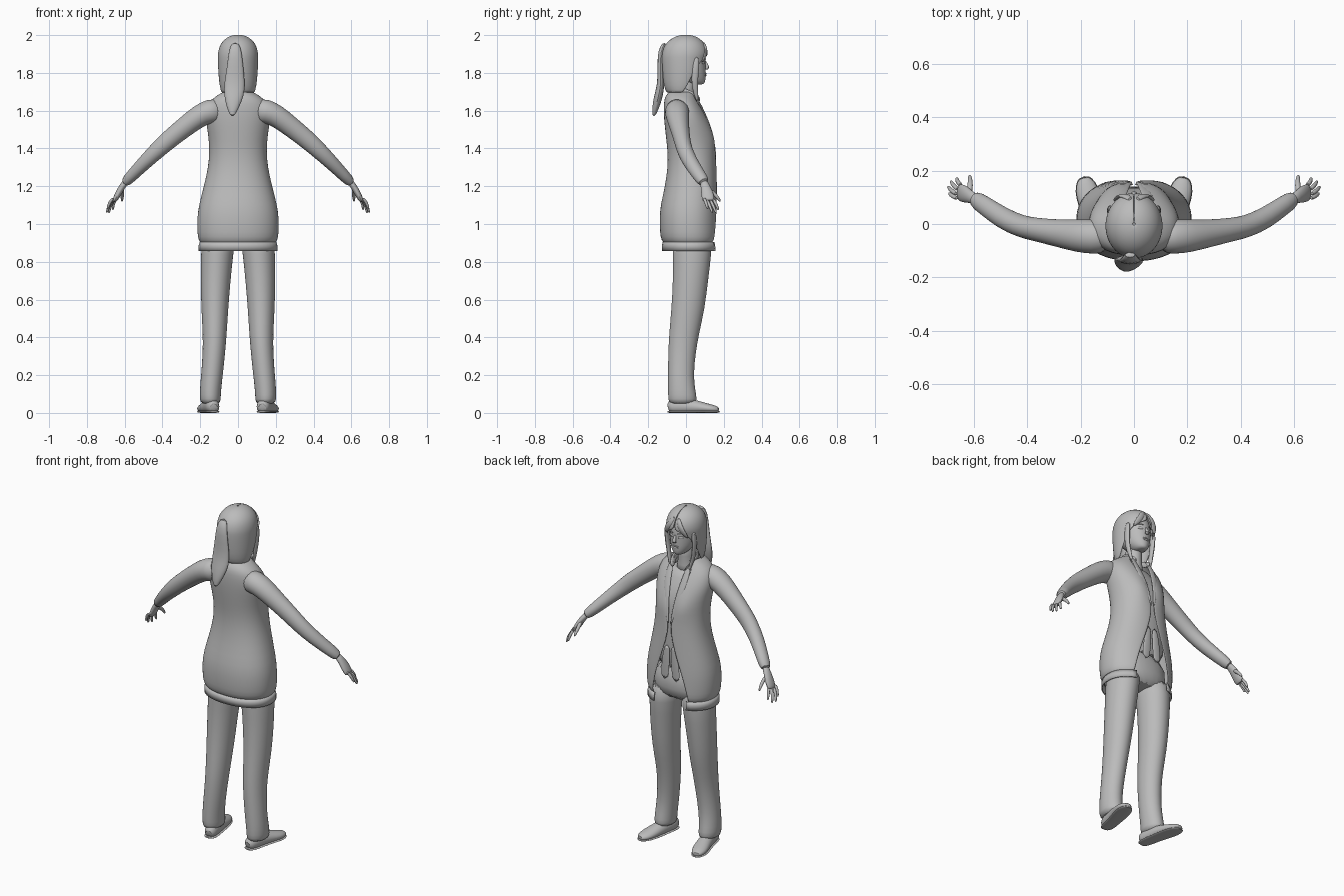
import bpy, bmesh, math
from mathutils import Vector

grey = bpy.data.materials.new("plain_grey")
grey.diffuse_color = (0.5, 0.5, 0.5, 1)


def finish(name, rings, closed, caps, sub, mirror, thick):
    bm = bmesh.new()
    vs = [[bm.verts.new(p) for p in r] for r in rings]
    n = len(vs[0])
    for a, b in zip(vs, vs[1:]):
        for i in range(n if closed else n - 1):
            j = (i + 1) % n
            bm.faces.new((a[i], a[j], b[j], b[i]))
    if caps:
        bm.faces.new(vs[0])
        bm.faces.new(vs[-1])
    bmesh.ops.recalc_face_normals(bm, faces=bm.faces)
    me = bpy.data.meshes.new(name)
    bm.to_mesh(me)
    bm.free()
    me.materials.append(grey)
    ob = bpy.data.objects.new(name, me)
    bpy.context.collection.objects.link(ob)
    if mirror:
        ob.modifiers.new("mirror", "MIRROR").use_mirror_merge = False
    if thick:
        s = ob.modifiers.new("thickness", "SOLIDIFY")
        s.thickness, s.offset = thick, 0
    if sub:
        s = ob.modifiers.new("smooth", "SUBSURF")
        s.levels = s.render_levels = sub
    return ob


def spow(v, e):
    return math.copysign(abs(v) ** e, v)


# Horizontal sections: (centre x, z, half width, back y, front y, front opening angle)
def loft(name, rows, n=28, shell=False, e=0.9, bump=None, sub=1, mirror=False, thick=0.006):
    rings = []
    for cx, z, rx, yb, yf, gap in rows:
        ring = []
        for i in range(n):
            t = gap + (2 * math.pi - 2 * gap) * i / (n - 1 if shell else n)
            p = Vector((cx + rx * spow(math.sin(t), e),
                        (yb + yf) / 2 + (yf - yb) / 2 * spow(math.cos(t), e), z))
            ring.append(bump(p) if bump else p)
        rings.append(ring)
    return finish(name, rings, not shell, not shell, sub, mirror, thick if shell else 0)


# Sections across a path: (x, y, z, radius along wide axis, other radius)
def tube(name, pts, wide=(0, 1, 0), n=12, sub=1, mirror=True, floor=None):
    rings = []
    for i, (x, y, z, r1, r2) in enumerate(pts):
        a, b = pts[max(i - 1, 0)], pts[min(i + 1, len(pts) - 1)]
        t = (Vector(b[:3]) - Vector(a[:3])).normalized()
        u = Vector(wide)
        u = (u - t * u.dot(t)).normalized()
        w = t.cross(u)
        ring = []
        for k in range(n):
            g = 2 * math.pi * k / n
            p = Vector((x, y, z)) + u * r1 * math.cos(g) + w * r2 * math.sin(g)
            if floor is not None:
                p.z = max(p.z, floor)
            ring.append(p)
        rings.append(ring)
    return finish(name, rings, True, True, sub, mirror, 0)


def bust(p):
    if p.y > 0:
        d = ((abs(p.x) - 0.075) / 0.05) ** 2 + ((p.z - 1.45) / 0.06) ** 2
        p.y += 0.018 * math.exp(-d)
    return p


# Open coat: closed at the waist button, opening upward as a V and downward as a slit
loft("coat", [(0, .895, .19, -.11, .155, .6), (0, .915, .207, -.128, .168, .55),
              (0, .95, .213, -.135, .17, .5), (0, 1.03, .214, -.138, .17, .4),
              (0, 1.1, .205, -.132, .168, .3), (0, 1.2, .178, -.108, .164, .16),
              (0, 1.3, .155, -.094, .16, .03), (0, 1.38, .149, -.094, .152, .04),
              (0, 1.45, .152, -.102, .142, .12), (0, 1.52, .163, -.11, .128, .2),
              (0, 1.58, .17, -.115, .104, .3), (0, 1.64, .158, -.115, .07, .45),
              (0, 1.675, .115, -.108, .05, .55), (0, 1.7, .072, -.085, .045, .6)],
     n=37, shell=True, bump=bust)
# Hem band below the coat
loft("coat_hem", [(0, .858, .206, -.124, .17, .5), (0, .885, .206, -.125, .168, .5),
                  (0, .905, .2, -.12, .163, .5)], n=37, shell=True, sub=0)
# Shirt and hips beneath the coat
loft("shirt", [(0, 1.03, .165, -.1, .14, 0), (0, 1.2, .155, -.09, .142, 0),
               (0, 1.35, .138, -.082, .138, 0), (0, 1.45, .14, -.088, .128, 0),
               (0, 1.53, .145, -.095, .112, 0), (0, 1.6, .12, -.095, .072, 0),
               (0, 1.64, .09, -.09, .05, 0)], bump=bust)
loft("trouser_hips", [(0, .87, .15, -.07, .12, 0), (0, .93, .185, -.1, .138, 0),
                      (0, 1.1, .17, -.1, .135, 0)])
tube("shirt_tail", [(.02, .148, 1.22, .008, .02), (.03, .15, 1.12, .006, .028),
                    (.04, .148, 1.0, .005, .03)], n=8)

# Trouser legs
loft("trouser_leg", [(.145, .045, .05, -.088, .05, 0), (.147, .07, .056, -.095, .06, 0),
                     (.146, .12, .057, -.096, .05, 0), (.138, .2, .058, -.096, .04, 0),
                     (.127, .32, .06, -.095, .052, 0), (.123, .42, .064, -.09, .07, 0),
                     (.123, .55, .072, -.078, .1, 0), (.119, .7, .08, -.07, .118, 0),
                     (.11, .85, .087, -.07, .137, 0), (.1, .95, .09, -.08, .138, 0)],
     n=20, e=1, mirror=True)

# Shoes with thin soles
tube("shoe", [(.128, -.096, .025, .022, .022), (.132, -.075, .034, .038, .045),
              (.143, -.01, .036, .039, .045), (.158, .06, .03, .043, .036),
              (.172, .11, .024, .046, .027), (.182, .15, .02, .038, .021),
              (.187, .176, .016, .018, .013)], wide=(1, 0, 0), n=16, floor=.006)
tube("sole", [(.128, -.1, .006, .022, .006), (.132, -.075, .006, .041, .007),
              (.143, -.01, .006, .041, .007), (.158, .06, .006, .046, .007),
              (.172, .11, .006, .049, .007), (.182, .15, .006, .041, .007),
              (.187, .18, .006, .02, .006)], wide=(1, 0, 0), floor=0)

# Sleeves, hands and fingers
tube("sleeve", [(.09, -.05, 1.6, .06, .065), (.15, -.047, 1.598, .066, .066),
                (.205, -.045, 1.573, .063, .06), (.28, -.035, 1.515, .052, .054),
                (.37, -.02, 1.443, .044, .05), (.42, -.01, 1.397, .042, .046),
                (.49, .02, 1.33, .041, .039), (.56, .07, 1.258, .036, .032),
                (.605, .1, 1.212, .033, .028)], n=18)
tube("palm", [(.59, .092, 1.228, .022, .018), (.612, .102, 1.2, .024, .017),
              (.632, .112, 1.165, .034, .018), (.65, .118, 1.13, .034, .014),
              (.655, .12, 1.12, .028, .01)])
for i, (a, b) in enumerate([((.645, .143, 1.135), (.664, .172, 1.075)),
                            ((.655, .127, 1.13), (.685, .16, 1.058)),
                            ((.66, .11, 1.13), (.696, .14, 1.06)),
                            ((.658, .095, 1.14), (.692, .115, 1.08))]):
    a, b = Vector(a), Vector(b)
    m = a.lerp(b, .5) + Vector((.006, 0, .004))
    tube("finger_%d" % (i + 1), [(*a, .009, .009), (*m, .009, .009),
                                 (*a.lerp(b, .9), .007, .007), (*b, .004, .004)], n=8)
tube("thumb", [(.615, .115, 1.185, .012, .014), (.612, .148, 1.162, .011, .011),
               (.613, .17, 1.138, .009, .009), (.615, .183, 1.118, .005, .005)],
     wide=(1, 0, 0), n=8)

# Neck, head and facial features
loft("neck", [(0, 1.61, .07, -.08, .055, 0), (0, 1.66, .05, -.07, .045, 0),
              (0, 1.71, .044, -.06, .045, 0), (0, 1.78, .046, -.06, .05, 0)], n=18, e=1)
loft("head", [(0, 1.738, .02, .03, .088, 0), (0, 1.746, .036, 0, .1, 0),
              (0, 1.77, .056, -.04, .104, 0), (0, 1.8, .071, -.08, .105, 0),
              (0, 1.84, .079, -.1, .104, 0), (0, 1.89, .082, -.105, .105, 0),
              (0, 1.94, .072, -.09, .085, 0), (0, 1.97, .04, -.05, .05, 0)], e=1)
tube("nose", [(0, .098, 1.865, .006, .006), (0, .11, 1.842, .008, .008),
              (0, .116, 1.828, .014, .011), (0, .104, 1.818, .011, .006)],
     wide=(1, 0, 0), mirror=False)
for nm, z, r in (("upper_lip", 1.797, .005), ("lower_lip", 1.787, .006)):
    tube(nm, [(-.025, .094, 1.791, .003, .002), (-.01, .104, z, r, r),
              (.01, .104, z, r, r), (.025, .094, 1.791, .003, .002)],
         wide=(0, 0, 1), n=8, mirror=False)
tube("eye", [(.016, .099, 1.852, .004, .002), (.025, .098, 1.853, .008, .005),
             (.037, .093, 1.853, .008, .005), (.048, .084, 1.853, .004, .002)],
     wide=(0, 0, 1), n=8)
tube("eyebrow", [(.014, .104, 1.872, .003, .003), (.032, .1, 1.878, .004, .004),
                 (.052, .085, 1.872, .002, .002)], wide=(0, 0, 1), n=8)

# Hair: a shell open around the face, crown, ponytail and locks
loft("hair", [(0, 1.695, .085, -.1, .05, 1.5), (0, 1.73, .095, -.115, .075, 1.3),
              (0, 1.8, .102, -.122, .1, 1.1), (0, 1.86, .105, -.126, .112, .8),
              (0, 1.885, .105, -.126, .115, .35), (0, 1.9, .104, -.125, .116, .02),
              (0, 1.93, .099, -.118, .11, 0), (0, 1.96, .085, -.1, .094, 0),
              (0, 1.985, .058, -.068, .064, 0), (0, 1.997, .028, -.034, .032, 0),
              (0, 2.0, .002, -.002, .002, 0)], n=33, shell=True, e=1)
tube("ponytail", [(-.015, -.11, 1.96, .02, .012), (-.015, -.135, 1.92, .035, .016),
                  (-.015, -.135, 1.83, .045, .016), (-.018, -.132, 1.74, .058, .02),
                  (-.022, -.145, 1.68, .055, .024), (-.028, -.16, 1.62, .035, .02),
                  (-.03, -.172, 1.568, .01, .008)], wide=(1, 0, 0), mirror=False)
tube("side_lock", [(.088, .055, 1.89, .018, .01), (.092, .05, 1.82, .02, .012),
                   (.085, .045, 1.75, .018, .012), (.072, .052, 1.69, .014, .01),
                   (.062, .062, 1.645, .004, .004)], n=10)
tube("fringe", [(.01, .085, 1.965, .01, .012), (.03, .108, 1.925, .02, .01),
                (.055, .102, 1.888, .02, .008), (.075, .085, 1.855, .006, .005)],
     wide=(1, 0, 0), n=10)

# Collar and lapels
tube("collar", [(0, -.075, 1.705, .006, .022), (.045, -.055, 1.708, .007, .022),
                (.066, -.01, 1.7, .008, .022), (.06, .04, 1.68, .008, .022),
                (.04, .075, 1.65, .006, .016)], wide=(1, -.6, 0), n=8)
tube("lapel", [(.055, .045, 1.685, .014, .006), (.058, .082, 1.62, .022, .006),
               (.045, .118, 1.54, .022, .006), (.028, .146, 1.45, .015, .006),
               (.008, .158, 1.34, .005, .005)], wide=(1, 0, 0), n=8)

for ob in bpy.context.scene.objects:
    ob.select_set(True)
    bpy.context.view_layer.objects.active = ob
bpy.ops.object.shade_smooth_by_angle(angle=math.radians(50))
